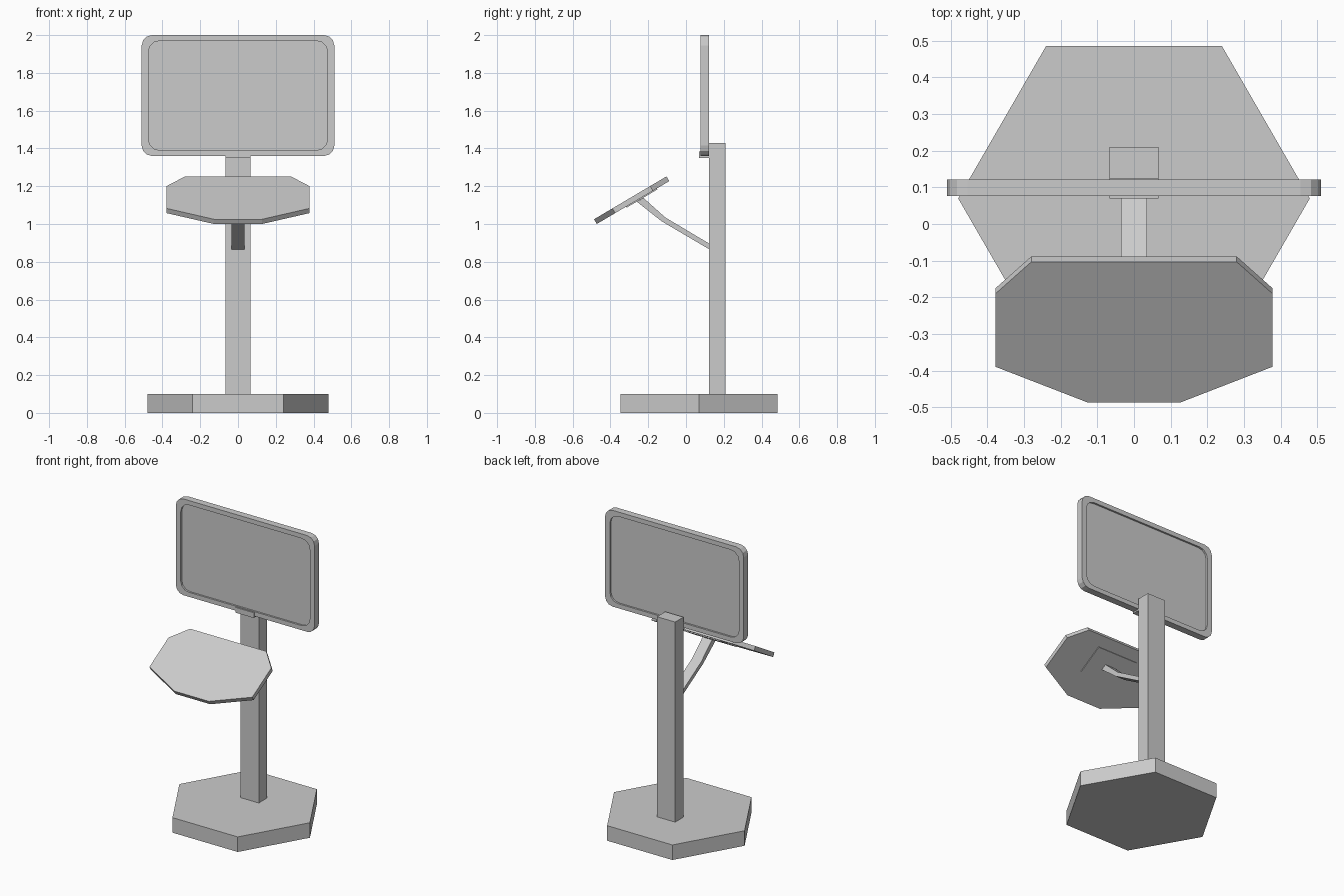
import bpy, bmesh, math
from mathutils import Matrix

if "Cube" in bpy.data.objects:
    bpy.data.objects.remove(bpy.data.objects["Cube"])


def finish(name, bm, matrix=None):
    bmesh.ops.recalc_face_normals(bm, faces=bm.faces)
    mesh = bpy.data.meshes.new(name)
    bm.to_mesh(mesh)
    bm.free()
    ob = bpy.data.objects.new(name, mesh)
    bpy.context.collection.objects.link(ob)
    if matrix:
        ob.matrix_world = matrix
    return ob


def prism(name, points, offset, matrix=None):
    """Extrude a flat outline of 3D points along an offset vector."""
    bm = bmesh.new()
    face = bm.faces.new([bm.verts.new(p) for p in points])
    out = bmesh.ops.extrude_face_region(bm, geom=[face])
    moved = [g for g in out["geom"] if isinstance(g, bmesh.types.BMVert)]
    bmesh.ops.translate(bm, verts=moved, vec=offset)
    return finish(name, bm, matrix)


def box(name, x, y, z, matrix=None):
    pts = [(x[0], y[0], z[0]), (x[1], y[0], z[0]), (x[1], y[1], z[0]), (x[0], y[1], z[0])]
    return prism(name, pts, (0, 0, z[1] - z[0]), matrix)


def rounded_rect(hx, hz, r, y, cz, seg=3):
    pts = []
    for i, (sx, sz) in enumerate([(1, 1), (-1, 1), (-1, -1), (1, -1)]):
        for k in range(seg + 1):
            a = math.pi / 2 * (i + k / seg)
            pts.append((sx * (hx - r) + r * math.cos(a), y,
                        cz + sz * (hz - r) + r * math.sin(a)))
    return pts


# Hexagonal base
prism("base", [(0.48 * math.cos(i * math.pi / 3), 0.07 + 0.48 * math.sin(i * math.pi / 3), 0)
               for i in range(6)], (0, 0, 0.1))

# Upright post and the clip that holds the sign
box("post", (-0.067, 0.067), (0.123, 0.21), (0.1, 1.43))
box("sign_clip", (-0.067, 0.067), (0.07, 0.125), (1.35, 1.385))

# Sign: rounded frame with a recessed panel on both sides
bm = bmesh.new()
outer, inner = (0.51, 0.32, 0.055), (0.475, 0.29, 0.06)
steps = [(inner, 0.088), (inner, 0.076), (outer, 0.076),
         (outer, 0.122), (inner, 0.122), (inner, 0.110)]
loops = [[bm.verts.new(p) for p in rounded_rect(*s, y, 1.68)] for s, y in steps]
for a, b in zip(loops, loops[1:]):
    for i in range(len(a)):
        j = (i + 1) % len(a)
        bm.faces.new((a[i], a[j], b[j], b[i]))
bm.faces.new(loops[0])
bm.faces.new(loops[-1])
finish("sign_frame", bm)

# Tilted reading table, with local y running up its slope
tilt = Matrix.Translation((0, -0.487, 1.025)) @ Matrix.Rotation(math.radians(30.6), 4, 'X')
half = [(0.127, 0), (0.378, 0.113), (0.378, 0.345), (0.28, 0.446)]
outline = half + [(-x, y) for x, y in reversed(half)]
prism("table_top", [(x, y, 0) for x, y in outline], (0, 0, -0.029), tilt)
box("table_mount", (-0.15, 0.15), (0.18, 0.37), (-0.035, -0.028), tilt)

# Bent support arm
arm = [(0.125, 0.865), (-0.13, 1.015), (-0.26, 1.118), (-0.225, 1.138),
       (-0.11, 1.035), (0.125, 0.895)]
prism("support_arm", [(-0.035, y, z) for y, z in arm], (0.07, 0, 0))
